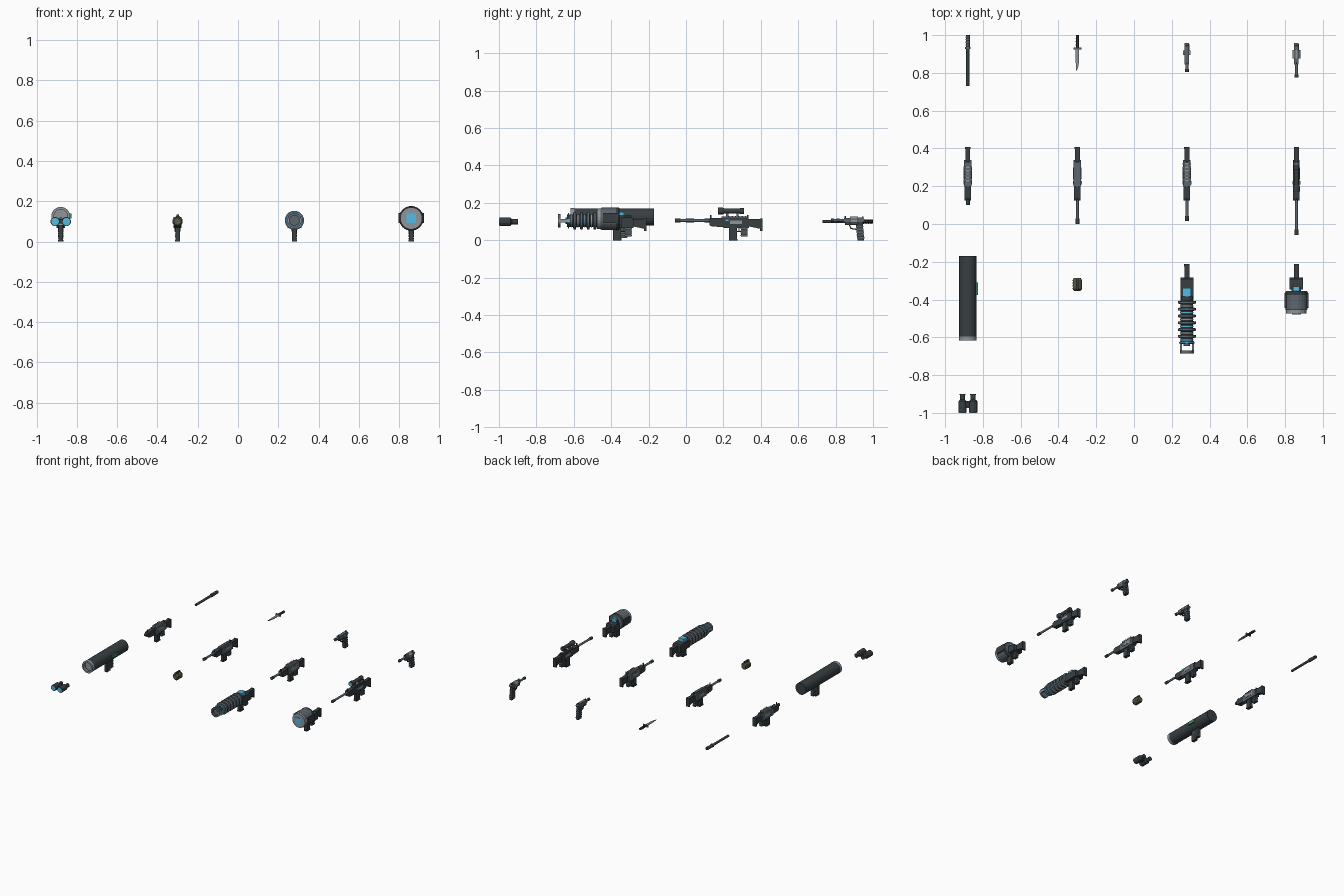
import bpy, bmesh, math

if "Cube" in bpy.data.objects:
    bpy.data.objects.remove(bpy.data.objects["Cube"])

COL = {"dark": (.04, .05, .055), "mid": (.11, .135, .155), "light": (.27, .30, .33),
       "cyan": (.09, .5, .75), "olive": (.10, .11, .06), "green": (.06, .25, .15)}
MATS = {}
for k, c in COL.items():
    MATS[k] = bpy.data.materials.new(k)
    MATS[k].diffuse_color = (*c, 1)


def finish(name, bm, mat):
    bmesh.ops.recalc_face_normals(bm, faces=bm.faces)
    me = bpy.data.meshes.new(name)
    bm.to_mesh(me)
    bm.free()
    me.materials.append(MATS[mat])
    ob = bpy.data.objects.new(name, me)
    bpy.context.collection.objects.link(ob)
    return ob


def prism(name, x, w, pts, mat):
    """Extrude a (y, z) side outline across x."""
    bm = bmesh.new()
    f = bm.faces.new([bm.verts.new((x - w / 2, y, z)) for y, z in pts])
    r = bmesh.ops.extrude_face_region(bm, geom=[f])
    vs = [v for v in r["geom"] if isinstance(v, bmesh.types.BMVert)]
    bmesh.ops.translate(bm, verts=vs, vec=(w, 0, 0))
    return finish(name, bm, mat)


def box(name, x, w, y0, y1, z0, z1, mat):
    return prism(name, x, w, [(y0, z0), (y1, z0), (y1, z1), (y0, z1)], mat)


def lathe(name, x, z, prof, mat, n=16):
    """Turn a (y, radius) profile about an axis along y, closing the ends."""
    bm = bmesh.new()
    rings = []
    for y, r in prof:
        rings.append([bm.verts.new((x + r * math.cos(2 * math.pi * (i + .5) / n), y,
                                    z + r * math.sin(2 * math.pi * (i + .5) / n))) for i in range(n)])
    for a, b in zip(rings, rings[1:]):
        for i in range(n):
            j = (i + 1) % n
            bm.faces.new((a[i], a[j], b[j], b[i]))
    bm.faces.new(rings[0])
    bm.faces.new(rings[-1])
    return finish(name, bm, mat)


def rod(name, x, z, y0, y1, r, mat, n=16):
    return lathe(name, x, z, [(y0, r), (y1, r)], mat, n)


def grip(name, x, y, top, bottom=.02):
    """Ridged hand grip, y is its rear edge."""
    box(name + "_grip", x, .022, y - .033, y, bottom, top, "dark")
    n = int((top - bottom) / .012)
    for i in range(n):
        z = bottom + .003 + i * .012
        box(name + "_grip_ridge", x, .026, y - .036, y + .002, z, z + .006, "mid")


def rear_half(name, x, y, w, length, mat):
    """Stock, receiver, magazine and grip shared by the long guns."""
    prism(name + "_stock", x, .026, [(y - .075, .075), (y - .005, .06), (y - .005, .115), (y - .075, .115)], "dark")
    box(name + "_butt_plate", x, .028, y - .012, y, .05, .117, "dark")
    a, b = y - .07 - length, y - .07
    prism(name + "_receiver", x, w, [(a, .066), (b, .066), (b, .112), (b - .01, .121), (a, .121)], mat)
    box(name + "_magazine", x, .023, y - .177, y - .135, 0, .07, "dark")
    box(name + "_magazine_base", x, .026, y - .179, y - .133, 0, .008, "dark")
    grip(name, x, y - .08, .07)
    box(name + "_trigger_guard", x, .008, y - .136, y - .112, .045, .05, "dark")
    box(name + "_trigger", x, .006, y - .126, y - .121, .045, .068, "light")


def long_gun(name, x, end, mat, ribs=0, scope=False, fore=.125):
    y = .408
    w = .034 if scope else .04
    rear_half(name, x, y, w, .138, mat)
    prism(name + "_handguard", x, .034, [(fore, .08), (fore + .012, .074), (.205, .07), (.205, .118),
                                         (fore + .012, .118), (fore, .112)], "dark")
    rod(name + "_barrel", x, .105, end, fore + .01, .008, "mid", 12)
    rod(name + "_muzzle", x, .105, end, end + .028, .011, "dark", 12)
    box(name + "_top_rail", x, .018, .19, .325, .12, .127, "mid")
    for i in range(ribs):
        box(name + "_rib", x, w + .004, .225 + i * .018, .232 + i * .018, .085, .13, "light")
    box(name + "_front_sight", x, .006, fore + .003, fore + .01, .11, .134, "dark")
    box(name + "_rear_sight", x, .012, .325, .333, .115, .134, "dark")
    box(name + "_side_plate", x, w + .005, .235, .30, .088, .107, "light")
    box(name + "_indicator", x, w + .007, .21, .228, .104, .110, "cyan")


long_gun("submachine_gun", -.88, .10, "mid", ribs=5)
long_gun("assault_rifle", -.30, 0, "mid")
long_gun("battle_rifle", .28, .015, "mid", ribs=6)
long_gun("sniper_rifle", .86, -.058, "dark", scope=True)
lathe("sniper_scope", .86, .156, [(.172, .019), (.195, .019), (.205, .014), (.285, .014), (.29, .017), (.31, .017)], "dark")
rod("scope_lens", .86, .156, .17, .174, .015, "cyan")
for yy in (.215, .27):
    box("scope_mount", .86, .016, yy, yy + .012, .12, .148, "mid")

# baton
x = -.88
rod("baton_shaft", x, .10, .73, .94, .009, "dark", 12)
rod("baton_handle", x, .10, .935, 1, .011, "dark", 12)
rod("baton_guard", x, .10, .926, .936, .014, "mid", 12)
for i in range(4):
    rod("baton_handle_ring", x, .10, .945 + i * .014, .951 + i * .014, .0125, "mid", 12)

# combat knife
x = -.30
bm = bmesh.new()
outline = [(-.010, .93), (-.009, .86), (-.005, .805), (.004, .83), (.010, .865), (.010, .93)]
cross = [[bm.verts.new((x + a, b, .10 + s * .0025)) for a, b in outline] for s in (-1, 1)]
for c in cross:
    bm.faces.new(c)
for i in range(6):
    j = (i + 1) % 6
    bm.faces.new((cross[0][i], cross[0][j], cross[1][j], cross[1][i]))
finish("knife_blade", bm, "light")
box("knife_guard", x, .042, .925, .934, .092, .108, "mid")
rod("knife_handle", x, .10, .93, 1, .009, "dark", 8)
for i in range(3):
    rod("knife_handle_ring", x, .10, .945 + i * .018, .95 + i * .018, .0105, "dark", 8)

# pistol and revolver
for name, x, end in (("pistol", .28, .805), ("revolver", .86, .775)):
    box(name + "_frame", x, .021, .85, .945, .082, .108, "dark")
    prism(name + "_slide", x, .024, [(.845, .098), (.95, .098), (.957, .11), (.945, .121), (.845, .119)], "mid")
    rod(name + "_barrel", x, .107, end, .86, .008, "mid", 12)
    rod(name + "_muzzle", x, .107, end, end + .016, .011, "dark", 12)
    prism(name + "_handle", x, .02, [(.917, 0), (.953, 0), (.945, .09), (.908, .09)], "dark")
    for i in range(5):
        z = .01 + i * .015
        box(name + "_handle_ridge", x, .025, .914 - z * .09, .955 - z * .09, z, z + .007, "mid")
    box(name + "_front_sight", x, .005, .848, .855, .115, .129, "dark")
    box(name + "_rear_sight", x, .012, .94, .948, .115, .127, "dark")
    prism(name + "_trigger_guard", x, .007, [(.87, .083), (.88, .06), (.912, .055), (.912, .061), (.884, .066), (.877, .083)], "dark")
rod("revolver_cylinder", .86, .105, .876, .92, .023, "light", 8)
box("pistol_side_grips", .28, .04, .895, .918, .096, .112, "light")

# rocket launcher: hollow tube
x = -.88
lathe("launcher_tube", x, .125, [(-.17, .038), (-.17, .046), (-.60, .046), (-.60, .034), (-.21, .034)], "dark", 20)
rod("launcher_rear_cap", x, .125, -.205, -.185, .039, "dark", 20)
lathe("launcher_muzzle_ring", x, .125, [(-.595, .034), (-.595, .047), (-.617, .047), (-.617, .034), (-.595, .034)], "light", 20)
grip("launcher", x, -.315, .085, .012)
box("launcher_front_grip", x, .023, -.388, -.346, 0, .085, "dark")
box("launcher_sight", -.837, .022, -.376, -.31, .115, .14, "green")

# grenade
x = -.30
lathe("grenade_body", x, .10, [(-.354, .018), (-.345, .025), (-.298, .025), (-.287, .02)], "olive", 12)
for i in range(4):
    rod("grenade_band", x, .10, -.345 + i * .014, -.338 + i * .014, .0265, "olive", 12)
box("grenade_lever", x, .012, -.35, -.295, .12, .134, "dark")

# plasma cannon with coil rings
x, zc = .28, .105
rear_half("plasma_cannon", x, -.212, .068, .12, "dark")
box("plasma_cell", x, .044, -.385, -.34, .115, .146, "cyan")
rod("plasma_core", x, zc, -.635, -.38, .034, "dark")
for i in range(6):
    y = -.415 - i * .036
    lathe("plasma_coil", x, zc, [(y + .009, .034), (y + .006, .048), (y - .006, .048), (y - .009, .034)], "mid")
    rod("plasma_glow", x, zc, y - .021, y - .016, .037, "cyan" if i % 2 else "light")
lathe("plasma_front_ring", x, zc, [(-.625, .03), (-.625, .042), (-.632, .042), (-.632, .03)], "cyan")
for s in (-1, 1):
    box("plasma_prong", x + s * .032, .01, -.685, -.62, zc - .01, zc + .01, "light")
lathe("plasma_muzzle", x, zc, [(-.67, .024), (-.67, .037), (-.685, .037), (-.685, .024), (-.67, .024)], "mid")
rod("plasma_emitter", x, zc, -.645, -.63, .017, "mid")

# wide drum projector
x, zc = .86, .115
rear_half("projector", x, -.212, .072, .065, "dark")
box("projector_neck", x, .05, -.365, -.335, .075, .135, "dark")
box("projector_cell", x, .034, -.362, -.332, .125, .15, "cyan")
lathe("projector_drum", x, zc, [(-.355, .056), (-.36, .06), (-.45, .06), (-.456, .056)], "mid", 20)
rod("projector_rear_band", x, zc, -.375, -.362, .0615, "dark", 20)
rod("projector_face", x, zc, -.475, -.452, .055, "light", 20)
box("projector_emitter", x, .046, -.479, -.47, zc - .023, zc + .023, "cyan")
for s in (-1, 1):
    box("projector_side_block", x + s * .057, .014, -.445, -.365, .092, .142, "dark")

# binoculars
for s in (-1, 1):
    x = -.88 + s * .028
    lathe("binocular_barrel", x, .099, [(-.90, .014), (-.93, .014), (-.938, .023), (-.998, .023)], "dark", 12)
    rod("binocular_lens", x, .099, -1, -.996, .019, "cyan", 12)
    rod("binocular_eyepiece", x, .099, -.906, -.899, .016, "dark", 12)
box("binocular_bridge", -.88, .04, -.975, -.938, .09, .112, "dark")
rod("binocular_focus_knob", -.88, .112, -.965, -.945, .009, "mid", 10)

for m in bpy.data.materials:
    if m.users and not m.is_grease_pencil:
        m.use_nodes = True
        m.node_tree.nodes["Principled BSDF"].inputs["Base Color"].default_value = m.diffuse_color
